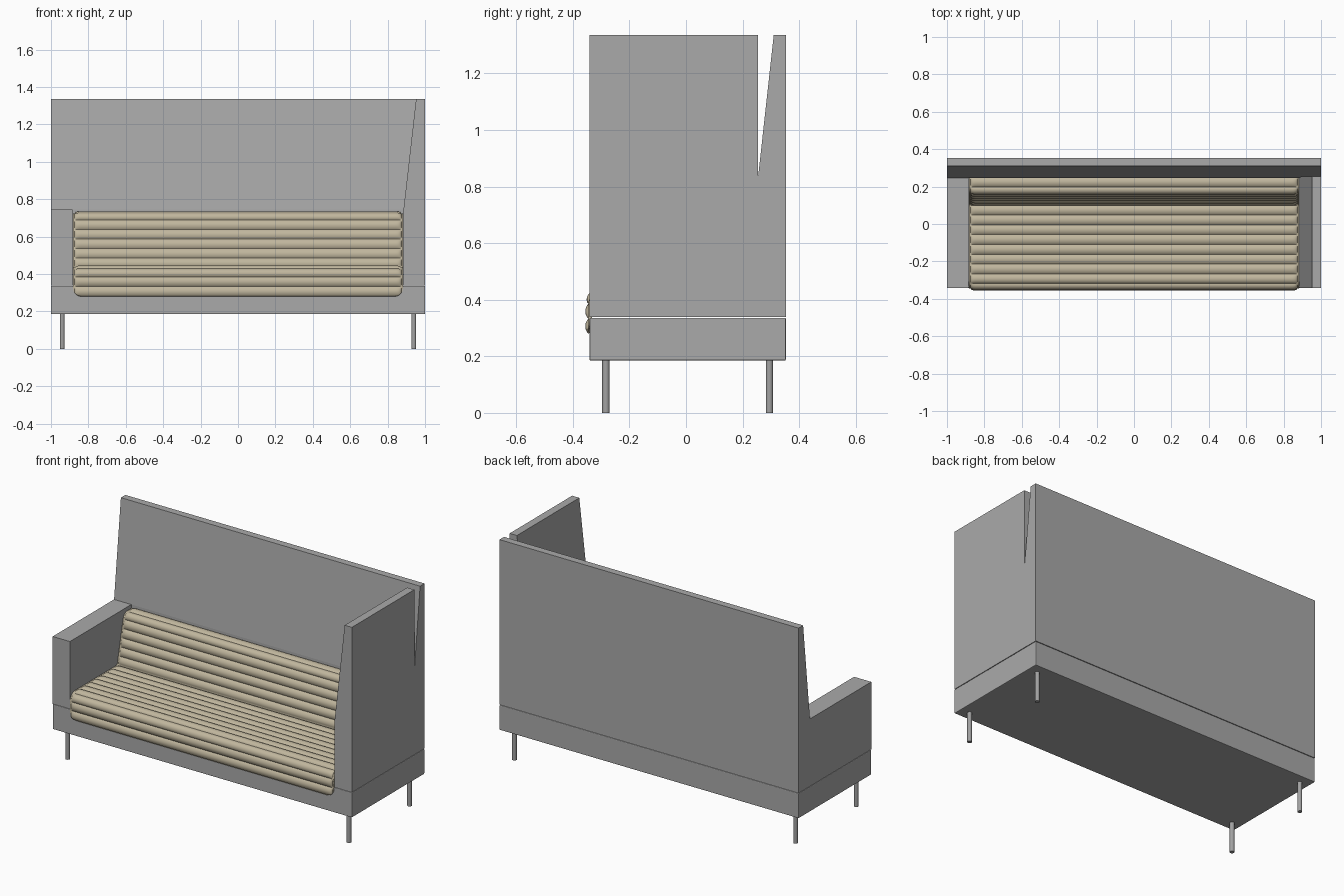
import bpy, bmesh, math
from mathutils import Vector

cube = bpy.data.objects.get("Cube")
if cube:
    bpy.data.objects.remove(cube, do_unlink=True)


def material(name, rgb):
    m = bpy.data.materials.new(name)
    m.use_nodes = True
    m.diffuse_color = (*rgb, 1)
    m.node_tree.nodes["Principled BSDF"].inputs["Base Color"].default_value = (*rgb, 1)
    return m


grey = material("grey fabric", (0.40, 0.40, 0.40))
metal = material("leg metal", (0.36, 0.36, 0.36))
tan = material("tan upholstery", (0.53, 0.47, 0.34))


def finish(name, bm, mat, angle=None):
    me = bpy.data.meshes.new(name)
    bm.to_mesh(me)
    bm.free()
    me.materials.append(mat)
    if angle:
        me.shade_smooth()
        me.set_sharp_from_angle(angle=math.radians(angle))
    ob = bpy.data.objects.new(name, me)
    bpy.context.collection.objects.link(ob)
    return ob


def prism(name, profile, axis, lo, hi, mat):
    """Extrude a profile along x (points y, z) or along y (points x, z)."""
    bm = bmesh.new()
    at = (lambda p, d: (d, *p)) if axis == "x" else (lambda p, d: (p[0], d, p[1]))
    a, b = [[bm.verts.new(at(p, d)) for p in profile] for d in (lo, hi)]
    bm.faces.new(a)
    bm.faces.new(b[::-1])
    for i in range(len(a)):
        j = (i + 1) % len(a)
        bm.faces.new((a[j], a[i], b[i], b[j]))
    bmesh.ops.recalc_face_normals(bm, faces=bm.faces)
    return finish(name, bm, mat)


def rect(x0, x1, z0, z1):
    return [(x0, z0), (x1, z0), (x1, z1), (x0, z1)]


BODY, TOP, ARM = 0.338, 1.335, 0.745
FRONT, BACK = -0.341, 0.353

# Base plinth with softly rounded edges
base = prism("base", rect(-1, 1, 0.185, 0.336), "y", FRONT, BACK, grey)
bev = base.modifiers.new("soft edges", "BEVEL")
bev.width, bev.segments = 0.004, 2

# Leaning back panel, low arm, tall arm and hidden seat block
prism("backrest", [(BACK, BODY), (BACK, TOP), (0.31, TOP), (0.245, ARM), (0.245, BODY)],
      "x", -1, 1, grey)
prism("low_arm", rect(-1, -0.885, BODY, ARM), "y", FRONT, 0.246, grey)
prism("tall_arm", [(0.885, BODY), (1, BODY), (1, TOP), (0.952, TOP), (0.885, ARM)],
      "y", FRONT, 0.255, grey)
prism("seat_block", rect(-0.885, 0.885, BODY, 0.40), "y", -0.33, 0.246, grey)

# Round legs
for side, x in (("right", -0.94), ("left", 0.94)):
    for end, y in (("front", -0.283), ("back", 0.295)):
        bm = bmesh.new()
        bmesh.ops.create_cone(bm, cap_ends=True, segments=20, radius1=0.013,
                              radius2=0.013, depth=0.187)
        bmesh.ops.translate(bm, verts=bm.verts, vec=(x, y, 0.0935))
        finish(f"{end}_{side}_leg", bm, metal, 40)


def rounded_path(points, radii):
    """Polyline with its inner corners replaced by arcs."""
    pts = [Vector(p) for p in points]
    out = [pts[0]]
    for p, c, n, r in zip(pts, pts[1:], pts[2:], radii):
        u, v = (p - c).normalized(), (n - c).normalized()
        half = u.angle(v) / 2
        centre = c + (u + v).normalized() * (r / math.sin(half))
        s, e = c + u * (r / math.tan(half)) - centre, c + v * (r / math.tan(half)) - centre
        turn = s.angle(e)
        for k in range(13):
            t = k / 12
            out.append(centre + (s * math.sin((1 - t) * turn) + e * math.sin(t * turn))
                       / math.sin(turn))
    return out + [pts[-1]]


def resample(path, count):
    lengths = [(b - a).length for a, b in zip(path, path[1:])]
    step, out, i, done = sum(lengths) / count, [], 0, 0
    for k in range(count + 1):
        d = k * step
        while i < len(lengths) - 1 and done + lengths[i] < d:
            done += lengths[i]
            i += 1
        out.append(path[i].lerp(path[i + 1], min(1, (d - done) / lengths[i])))
    return out


# Ribbed cushion running over the seat front, along the seat and up the back
RIBS, PER, HALF, LOW = 18, 10, 0.882, 0.28
path = resample(rounded_path([(-0.345, LOW), (-0.345, 0.434), (0.105, 0.434),
                              (0.17, 0.724), (0.25, 0.724)], (0.05, 0.015, 0.04)), RIBS * PER)
insets = [0, 0.004, 0.009, 0.011, 0.014, 0.019, 0.026, 0.035, 0.045]
sections = [(-HALF + d, d) for d in insets] + [(HALF - d, d) for d in reversed(insets)]
bm = bmesh.new()
grid = []
for x, d in sections:
    # ribs fade into a flat border; lower corners are rounded
    t = min(1, max(0, (d - 0.009) / 0.026))
    height = 0.011 * math.sqrt(1 - (1 - t) ** 2)
    c = max(0, 0.045 - d)
    floor = LOW + 0.045 - math.sqrt(0.045 ** 2 - c * c)
    row = []
    for j, p in enumerate(path):
        tangent = (path[min(j + 1, len(path) - 1)] - path[max(j - 1, 0)]).normalized()
        bump = height * abs(math.sin(math.pi * j / PER)) ** 0.75
        y, z = p.x - tangent.y * bump, p.y + tangent.x * bump
        row.append(bm.verts.new((x, y, max(z, floor + 0.0001 * j))))
    grid.append(row)
for a, b in zip(grid, grid[1:]):
    for j in range(len(path) - 1):
        bm.faces.new((a[j], b[j], b[j + 1], a[j + 1]))
cushion = finish("ribbed_cushion", bm, tan, 40)
solid = cushion.modifiers.new("thickness", "SOLIDIFY")
solid.thickness, solid.offset = 0.012, -1
